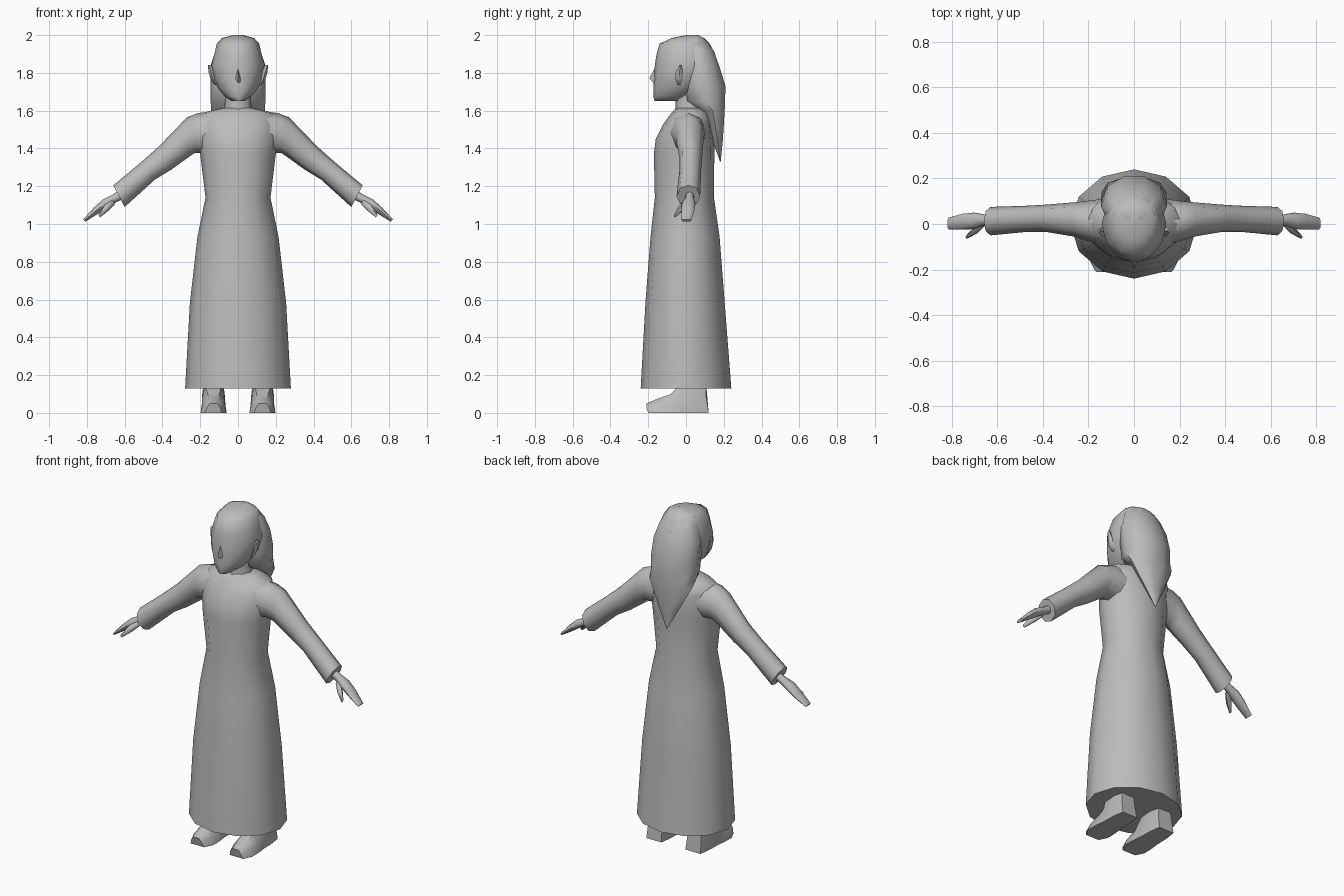
import bpy
import bmesh
import math
from mathutils import Vector

grey = bpy.data.materials.new("plain grey")
grey.diffuse_color = (0.5, 0.5, 0.5, 1)


def loft(name, rings, mirror=False, angle=60):
    """Skin a list of equal-sized rings, cap both ends, shade smooth."""
    bm = bmesh.new()
    loops = [[bm.verts.new(p) for p in r] for r in rings]
    n = len(loops[0])
    for a, b in zip(loops, loops[1:]):
        for i in range(n):
            j = (i + 1) % n
            bm.faces.new((a[i], a[j], b[j], b[i]))
    bm.faces.new(loops[0])
    bm.faces.new(loops[-1])
    bmesh.ops.remove_doubles(bm, verts=bm.verts, dist=0.0005)
    bmesh.ops.recalc_face_normals(bm, faces=bm.faces)
    me = bpy.data.meshes.new(name)
    bm.to_mesh(me)
    bm.free()
    me.materials.append(grey)
    ob = bpy.data.objects.new(name, me)
    bpy.context.collection.objects.link(ob)
    if mirror:
        ob.modifiers.new("mirror", 'MIRROR').use_mirror_merge = False
    bpy.ops.object.select_all(action='DESELECT')
    ob.select_set(True)
    bpy.context.view_layer.objects.active = ob
    bpy.ops.object.shade_smooth_by_angle(angle=math.radians(angle))
    return ob


def level(z, hw, yf, yb, n=12, yc=None):
    """Horizontal oval with its own front and back depth."""
    yc = (yf + yb) / 2 if yc is None else yc
    pts = []
    for i in range(n):
        t = 2 * math.pi * i / n
        s = math.sin(t)
        pts.append((hw * math.cos(t), yc + s * ((yb - yc) if s > 0 else (yc - yf)), z))
    return pts


def limb(top, low, y0, y1, n=8):
    """Slanted oval between a top and a low (x, z) point."""
    a, b = Vector((top[0], 0, top[1])), Vector((low[0], 0, low[1]))
    c, u = (a + b) / 2, (a - b) / 2
    c.y = (y0 + y1) / 2
    v = Vector((0, (y1 - y0) / 2, 0))
    return [c + u * math.cos(2 * math.pi * i / n) + v * math.sin(2 * math.pi * i / n)
            for i in range(n)]


# Long robe from hem to collar
loft("robe", [level(*r) for r in (
    (0.13, 0.28, -0.24, 0.24), (0.58, 0.255, -0.215, 0.205),
    (0.93, 0.215, -0.188, 0.178), (1.14, 0.172, -0.165, 0.148),
    (1.37, 0.2, -0.17, 0.15), (1.45, 0.21, -0.16, 0.15),
    (1.53, 0.215, -0.12, 0.14), (1.585, 0.2, -0.08, 0.125),
    (1.615, 0.08, -0.05, 0.09))])

# Sleeves
loft("sleeve", [limb(*r) for r in (
    ((0.13, 1.595), (0.15, 1.375), -0.09, 0.11),
    ((0.21, 1.588), (0.23, 1.375), -0.07, 0.1),
    ((0.27, 1.565), (0.26, 1.355), -0.055, 0.095),
    ((0.42, 1.41), (0.35, 1.29), -0.035, 0.085),
    ((0.51, 1.33), (0.44, 1.235), -0.035, 0.08),
    ((0.66, 1.205), (0.6, 1.09), -0.05, 0.075))], mirror=True)

# Hands and thumbs
loft("hand", [limb(*r) for r in (
    ((0.61, 1.19), (0.59, 1.14), 0.0, 0.045),
    ((0.665, 1.155), (0.645, 1.115), -0.005, 0.042),
    ((0.715, 1.13), (0.69, 1.09), -0.022, 0.05),
    ((0.765, 1.085), (0.74, 1.055), -0.025, 0.045),
    ((0.82, 1.025), (0.808, 1.012), -0.024, 0.028))], mirror=True)
loft("thumb", [limb(*r, n=6) for r in (
    ((0.67, 1.135), (0.65, 1.105), -0.01, 0.02),
    ((0.705, 1.1), (0.685, 1.07), -0.045, -0.005),
    ((0.74, 1.05), (0.73, 1.035), -0.065, -0.05))], mirror=True)

# Neck
loft("neck", [level(z, hw, yf, yb, 8) for z, hw, yf, yb in (
    (1.58, 0.085, -0.06, 0.1), (1.63, 0.07, -0.055, 0.09), (1.72, 0.07, -0.06, 0.09))])

# Head: chin to crown
loft("head", [level(*r) for r in (
    (1.652, 0.035, -0.168, -0.03, 12, -0.08), (1.675, 0.07, -0.172, 0.02, 12, -0.06),
    (1.71, 0.1, -0.173, 0.08, 12, -0.04), (1.76, 0.128, -0.17, 0.12, 12, -0.02),
    (1.84, 0.142, -0.165, 0.15, 12, 0), (1.9, 0.125, -0.156, 0.155, 12, 0),
    (1.955, 0.112, -0.14, 0.125, 12, 0.02), (1.985, 0.085, -0.075, 0.095, 12, 0.03),
    (2.0, 0.02, 0.0, 0.065, 12, 0.035))])

# Nose wedge
loft("nose", [[(-w, -0.15, z), (0, y, z), (w, -0.15, z)] for w, y, z in (
    (0.008, -0.165, 1.825), (0.02, -0.195, 1.77), (0.022, -0.165, 1.742))])

# Long hair tapering to a point down the back
loft("hair", [level(*r, 10) for r in (
    (1.33, 0.002, 0.18, 0.184), (1.45, 0.065, 0.135, 0.197),
    (1.6, 0.142, 0.075, 0.208), (1.65, 0.145, -0.01, 0.212),
    (1.73, 0.146, -0.025, 0.215), (1.84, 0.145, -0.025, 0.18),
    (1.92, 0.118, -0.03, 0.15), (1.98, 0.09, -0.02, 0.1),
    (2.0, 0.03, 0.01, 0.07))])

# Pointed ears
loft("ear", [[(x, y0, z), (x + d, (y0 + y1) / 2, z), (x, y1, z), (x - 0.015, (y0 + y1) / 2, z)]
             for x, d, y0, y1, z in (
    (0.118, 0.004, -0.045, -0.03, 1.735), (0.133, 0.012, -0.055, -0.018, 1.765),
    (0.143, 0.012, -0.055, -0.015, 1.8), (0.157, 0.003, -0.035, -0.025, 1.843))], mirror=True)

# Feet: heel to toe, flat soles
loft("foot", [[(0.13 - b, y, 0), (0.13 + b, y, 0), (0.13 + m, y + s, z * 0.55),
               (0.13 + t, y + s, z), (0.13 - t, y + s, z), (0.13 - m, y + s, z * 0.55)]
              for y, s, b, m, t, z in (
    (0.12, -0.015, 0.05, 0.045, 0.035, 0.17), (0.05, 0, 0.06, 0.06, 0.05, 0.17),
    (-0.03, 0, 0.062, 0.06, 0.045, 0.15), (-0.08, 0, 0.068, 0.06, 0.03, 0.1),
    (-0.15, 0, 0.07, 0.055, 0.025, 0.075), (-0.2, -0.01, 0.045, 0.035, 0.02, 0.05))],
     mirror=True, angle=50)
